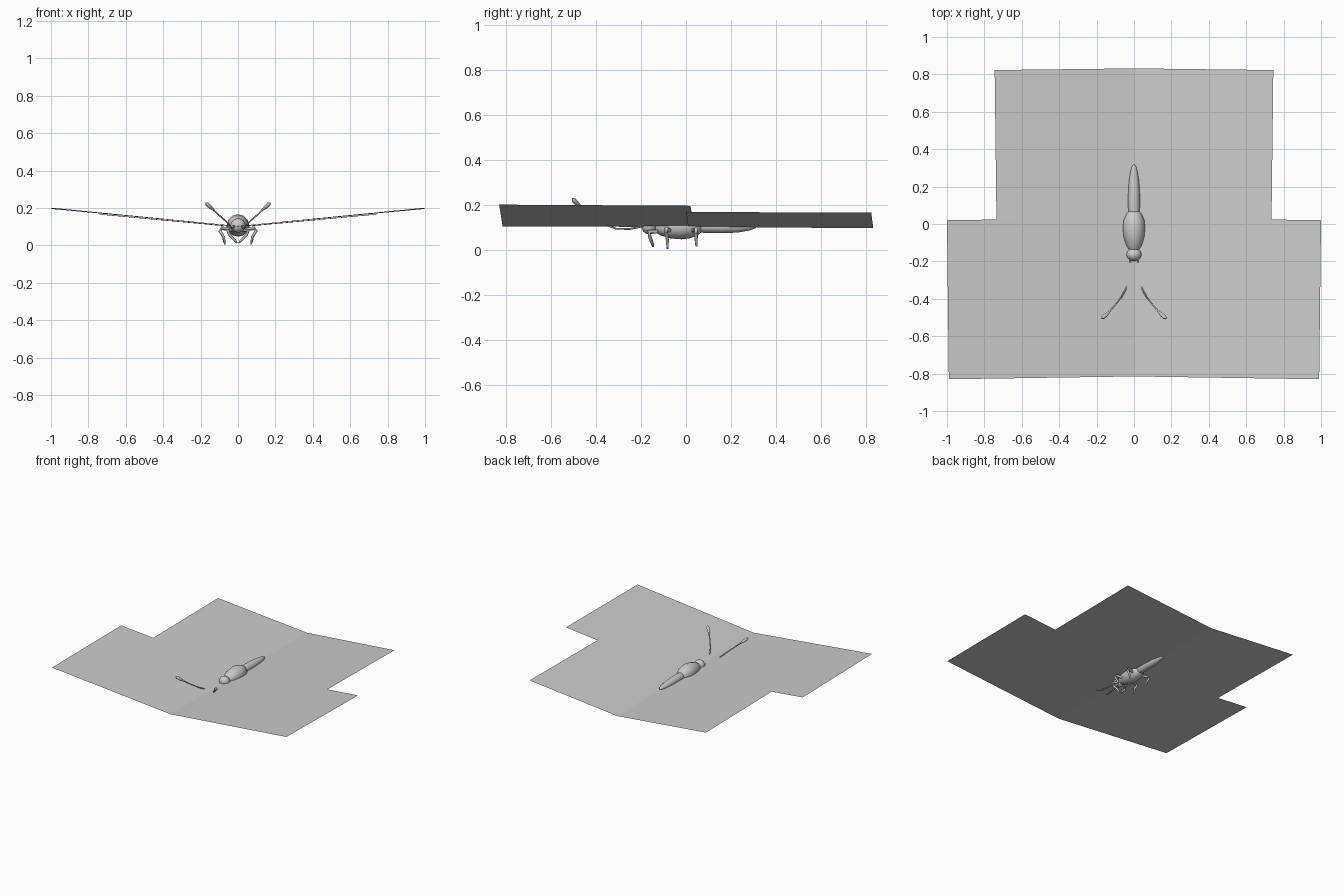
import bpy, bmesh, math
from mathutils import Vector

cube = bpy.data.objects.get("Cube")
if cube:
    bpy.data.objects.remove(cube, do_unlink=True)

grey = bpy.data.materials.new("light_grey")
grey.use_nodes = True
grey.diffuse_color = (0.604, 0.604, 0.604, 1)
grey.node_tree.nodes["Principled BSDF"].inputs["Base Color"].default_value = grey.diffuse_color


def finish(name, bm, smooth=True, mirror=False):
    """Turn a bmesh into a named grey object, mirrored across x if asked."""
    mesh = bpy.data.meshes.new(name)
    bm.to_mesh(mesh)
    bm.free()
    mesh.materials.append(grey)
    obj = bpy.data.objects.new(name, mesh)
    bpy.context.collection.objects.link(obj)
    if smooth:
        bpy.ops.object.select_all(action='DESELECT')
        bpy.context.view_layer.objects.active = obj
        obj.select_set(True)
        bpy.ops.object.shade_smooth_by_angle(angle=math.radians(50))
    if mirror:
        obj.modifiers.new("Mirror", 'MIRROR')
    return obj


def loft(name, stations, sides, mirror=False):
    """Closed tube through (x, y, z, radius) stations."""
    bm = bmesh.new()
    pts = [Vector(s[:3]) for s in stations]
    rings = []
    for i, (p, s) in enumerate(zip(pts, stations)):
        along = (pts[min(i + 1, len(pts) - 1)] - pts[max(i - 1, 0)]).normalized()
        ref = Vector((1, 0, 0)) if abs(along.x) < 0.9 else Vector((0, 1, 0))
        u = (ref - along * ref.dot(along)).normalized()
        v = along.cross(u)
        ring = []
        for k in range(sides):
            a = 2 * math.pi * k / sides
            ring.append(bm.verts.new(p + (u * math.cos(a) + v * math.sin(a)) * s[3]))
        rings.append(ring)
    for r0, r1 in zip(rings, rings[1:]):
        for k in range(sides):
            n = (k + 1) % sides
            bm.faces.new((r0[k], r0[n], r1[n], r1[k]))
    bm.faces.new(rings[0][::-1])
    bm.faces.new(rings[-1])
    bmesh.ops.recalc_face_normals(bm, faces=bm.faces)
    return finish(name, bm, mirror=mirror)


def wing_pair(name, corners):
    """Flat single-sheet wing, facing up, with its mirror twin."""
    bm = bmesh.new()
    bm.faces.new([bm.verts.new(c) for c in corners])
    return finish(name, bm, smooth=False, mirror=True)


# Wings
wing_pair("fore_wings", [(0, -0.815, 0.103), (0.99, -0.83, 0.2),
                         (1.0, 0.02, 0.195), (0, 0.035, 0.101)])
wing_pair("hind_wings", [(0, 0.01, 0.1), (0.735, 0.0, 0.167),
                         (0.745, 0.823, 0.165), (0, 0.832, 0.096)])

# Body
loft("thorax", [(0, -0.135, 0.105, 0.028), (0, -0.115, 0.105, 0.041),
                (0, -0.07, 0.105, 0.055), (0, -0.02, 0.106, 0.06),
                (0, 0.02, 0.106, 0.055), (0, 0.055, 0.105, 0.04),
                (0, 0.068, 0.105, 0.028)], 12)
loft("abdomen", [(0, 0.05, 0.105, 0.028), (0, 0.09, 0.105, 0.031),
                 (0, 0.16, 0.104, 0.031), (0, 0.23, 0.103, 0.027),
                 (0, 0.28, 0.104, 0.019), (0, 0.308, 0.106, 0.011),
                 (0, 0.317, 0.107, 0.003)], 12)

# Head
bm = bmesh.new()
bmesh.ops.create_uvsphere(bm, u_segments=12, v_segments=8, radius=1)
for v in bm.verts:
    v.co = Vector((v.co.x * 0.04, v.co.y * 0.036 - 0.163, v.co.z * 0.038 + 0.106))
finish("head", bm)

# Antennae, thin shafts ending in clubs
loft("antennae", [(0.018, -0.185, 0.105, 0.004), (0.025, -0.25, 0.092, 0.004),
                  (0.035, -0.31, 0.093, 0.004), (0.045, -0.35, 0.108, 0.004),
                  (0.068, -0.392, 0.132, 0.004), (0.1, -0.432, 0.16, 0.004),
                  (0.13, -0.466, 0.189, 0.005), (0.148, -0.485, 0.205, 0.010),
                  (0.164, -0.498, 0.219, 0.011), (0.172, -0.504, 0.227, 0.004)],
     8, mirror=True)

# Legs
legs = {
    "front_legs": [(0.03, -0.13, 0.08, 0.009), (0.055, -0.165, 0.08, 0.009),
                   (0.045, -0.16, 0.055, 0.008), (0.012, -0.148, 0.022, 0.006),
                   (0.006, -0.146, 0.013, 0.004)],
    "middle_legs": [(0.035, -0.07, 0.085, 0.009), (0.088, -0.088, 0.092, 0.009),
                    (0.098, -0.088, 0.078, 0.008), (0.076, -0.083, 0.045, 0.007),
                    (0.07, -0.082, 0.004, 0.004)],
    "hind_legs": [(0.035, 0.03, 0.085, 0.009), (0.085, 0.043, 0.09, 0.009),
                  (0.096, 0.045, 0.076, 0.008), (0.078, 0.045, 0.045, 0.007),
                  (0.074, 0.046, 0.014, 0.004)],
}
for name, path in legs.items():
    loft(name, path, 8, mirror=True)
